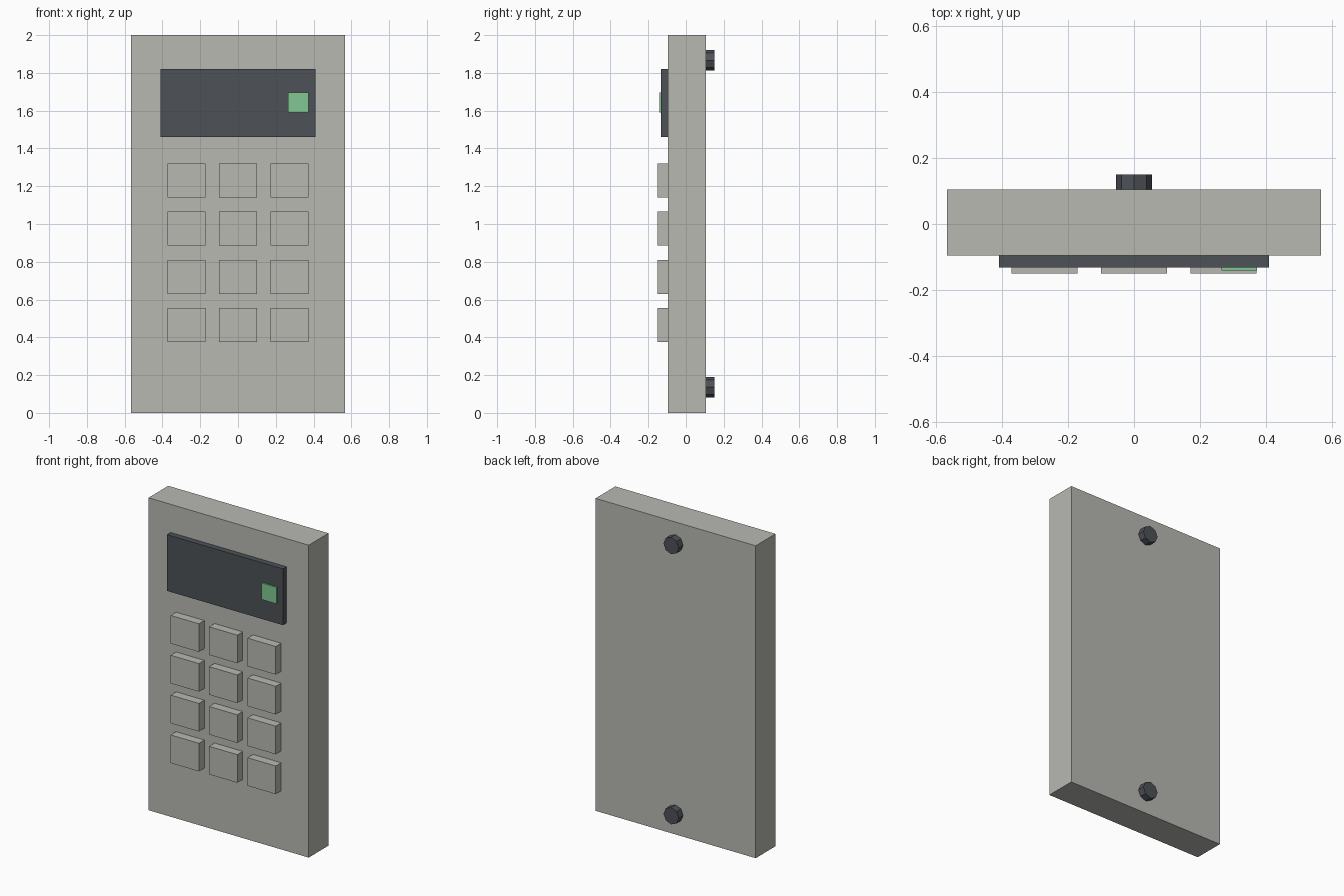
import bpy
import math

if "Cube" in bpy.data.objects:
    bpy.data.objects.remove(bpy.data.objects["Cube"], do_unlink=True)


def material(name, rgb):
    mat = bpy.data.materials.new(name)
    mat.use_nodes = True
    colour = (*rgb, 1.0)
    mat.diffuse_color = colour
    mat.node_tree.nodes["Principled BSDF"].inputs["Base Color"].default_value = colour
    return mat


CASE = material("warm grey", (0.48, 0.48, 0.45))
DARK = material("dark slate", (0.075, 0.084, 0.095))
GREEN = material("soft green", (0.216, 0.571, 0.283))

FRONT, BACK = -0.095, 0.105  # faces of the case


def box(name, x, z, width, height, y_front, y_back, mat):
    """Box centred on x and z, running from y_front to y_back."""
    bpy.ops.mesh.primitive_cube_add(size=1, location=(x, (y_front + y_back) / 2, z))
    obj = bpy.context.object
    obj.name = name
    obj.scale = (width, y_back - y_front, height)
    bpy.ops.object.transform_apply(location=False, rotation=False, scale=True)
    obj.data.materials.append(mat)
    return obj


def screw(name, z):
    """Eight-sided screw head standing on the back of the case."""
    depth = 0.045
    bpy.ops.mesh.primitive_cylinder_add(
        vertices=8, radius=0.054, depth=depth,
        location=(0, BACK + depth / 2, z), rotation=(math.pi / 2, 0, 0))
    obj = bpy.context.object
    obj.name = name
    obj.data.materials.append(DARK)


# Case, display and status light
box("case", 0, 1.0, 1.135, 2.0, FRONT, BACK, CASE)
box("display", 0, 1.64, 0.82, 0.36, -0.132, FRONT, DARK)
box("status_light", 0.319, 1.642, 0.108, 0.106, -0.141, -0.132, GREEN)

# Keypad: four rows of three keys
for row in range(4):
    for col in range(3):
        box(f"key_{row + 1}_{col + 1}", (col - 1) * 0.272, 1.23 - row * 0.255,
            0.2, 0.18, -0.15, FRONT, CASE)

# Screws on the back
screw("upper_screw", 1.866)
screw("lower_screw", 0.136)
